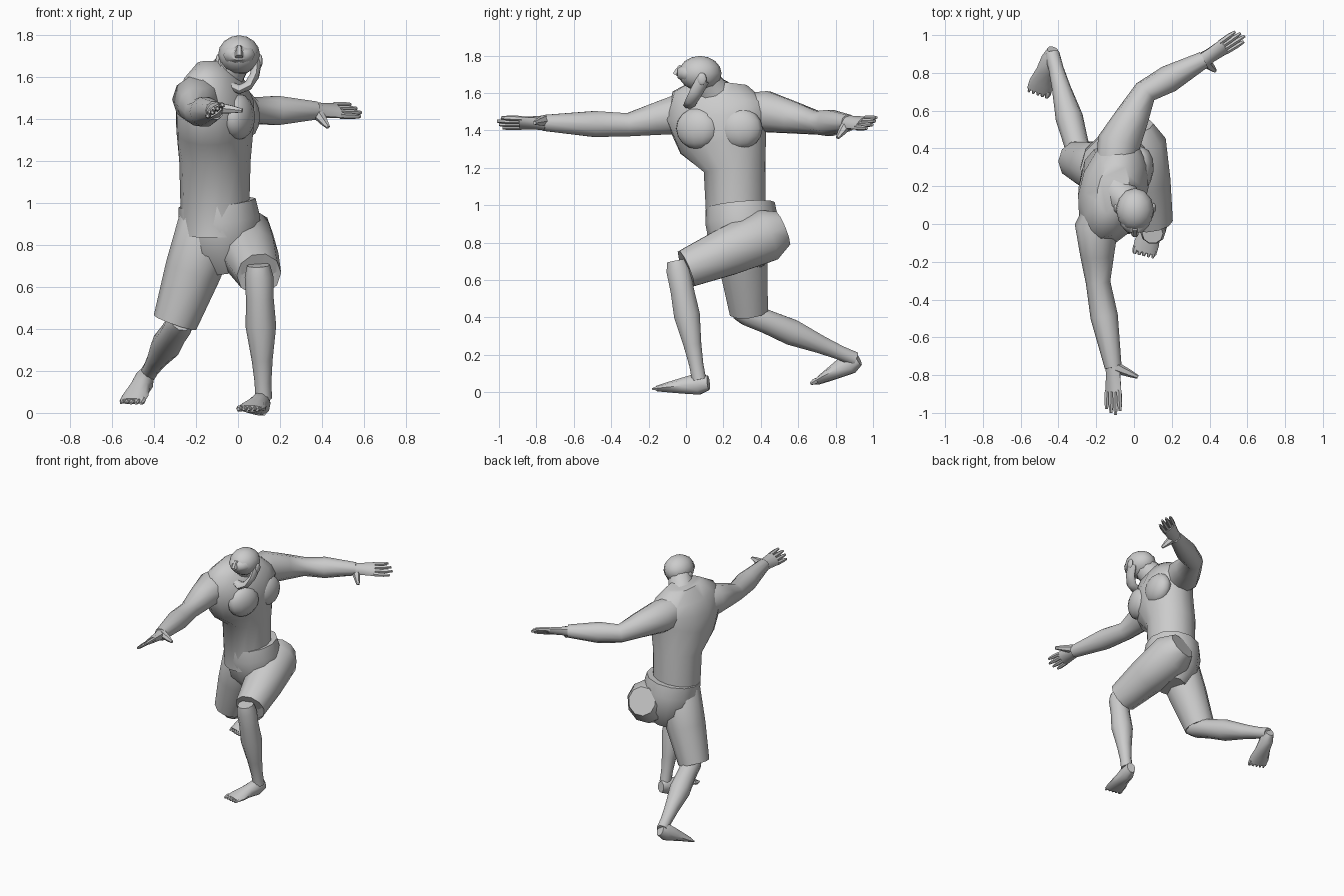
import bpy, bmesh, math
from mathutils import Vector

cube = bpy.data.objects.get("Cube")
if cube:
    bpy.data.objects.remove(cube, do_unlink=True)


def finish(name, bm):
    """Turn a bmesh into a smooth shaded object."""
    bmesh.ops.recalc_face_normals(bm, faces=bm.faces)
    mesh = bpy.data.meshes.new(name)
    bm.to_mesh(mesh)
    bm.free()
    obj = bpy.data.objects.new(name, mesh)
    bpy.context.collection.objects.link(obj)
    bpy.ops.object.select_all(action='DESELECT')
    obj.select_set(True)
    bpy.context.view_layer.objects.active = obj
    bpy.ops.object.shade_smooth_by_angle(angle=math.radians(50))
    return obj


def tube(name, points, sizes, across=(1, 0, 0), sides=10):
    """Loft ellipses along points; each size is (half width across, half height)."""
    bm = bmesh.new()
    loops = []
    last = len(points) - 1
    for i, (point, (width, height)) in enumerate(zip(points, sizes)):
        tangent = (points[min(i + 1, last)] - points[max(i - 1, 0)]).normalized()
        u = Vector(across)
        u = (u - tangent * u.dot(tangent)).normalized()
        v = tangent.cross(u)
        angles = [math.tau * k / sides for k in range(sides)]
        loops.append([bm.verts.new(point + u * width * math.cos(a) + v * height * math.sin(a))
                      for a in angles])
    for low, high in zip(loops, loops[1:]):
        for k in range(sides):
            n = (k + 1) % sides
            bm.faces.new((low[k], low[n], high[n], high[k]))
    bm.faces.new(loops[0])
    bm.faces.new(loops[-1])
    return finish(name, bm)


def along(start, end, fraction):
    return start + (end - start) * fraction


def segment(name, start, end, profile, across=(1, 0, 0), sides=10):
    """Straight loft; profile rows are (fraction, half width[, half height])."""
    points = [along(start, end, row[0]) for row in profile]
    sizes = [(row[1], row[-1]) for row in profile]
    return tube(name, points, sizes, across, sides)


def ball(name, centre, size, turn=0):
    bm = bmesh.new()
    bmesh.ops.create_uvsphere(bm, u_segments=12, v_segments=8, radius=1)
    obj = finish(name, bm)
    obj.location, obj.scale = centre, size
    obj.rotation_euler.z = turn


def arm(side, shoulder, elbow, wrist):
    points = [along(chest, shoulder, 0.4), shoulder, along(shoulder, elbow, 0.5),
              elbow, along(elbow, wrist, 0.4), wrist]
    radii = (0.1, 0.115, 0.09, 0.065, 0.073, 0.045)
    tube(side + "_arm", points, [(r, r) for r in radii])


def hand(side, wrist, forward, across, thumb_tip):
    """Flat palm, four fingers and a thumb on the +across side."""
    forward.normalize()
    across.normalize()
    knuckles = wrist + forward * 0.13
    segment(side + "_palm", wrist, knuckles,
            [(-0.1, 0.045, 0.04), (0.3, 0.045, 0.03), (1, 0.053, 0.02)], across, 8)
    for i, length in enumerate((0.09, 0.11, 0.12, 0.1)):
        base = knuckles + across * 0.026 * (i - 1.5)
        tip = base + (forward + across * 0.04 * (i - 1.5)) * length
        segment(f"{side}_finger_{i + 1}", base, tip,
                [(-0.1, 0.015), (0.6, 0.014), (1, 0.008)], across, 6)
    segment(side + "_thumb", wrist + across * 0.02, thumb_tip,
            [(0, 0.03), (0.6, 0.02), (1, 0.01)], forward, 6)


def leg(side, hip, hem, knee, ankle):
    """Trouser leg of the shorts and the bare shin below it."""
    segment(f"shorts_{side}_leg", hip, hem,
            [(-0.2, 0.1), (0, 0.15), (0.5, 0.135), (1, 0.107), (0.97, 0.09)])
    segment(side + "_shin", knee, ankle,
            [(-0.1, 0.055), (0, 0.068), (0.2, 0.066), (0.45, 0.073),
             (0.75, 0.05), (0.95, 0.04), (1.1, 0.04)])


def foot(side, heel, toes, inner):
    """Lofted foot with toes shrinking away from the inner edge."""
    forward = (toes - heel).normalized()
    across = forward.cross(Vector((0, 0, inner))).normalized()
    segment(side + "_foot", heel, toes,
            [(0, 0.03, 0.04), (0.2, 0.045, 0.06), (0.5, 0.05, 0.045),
             (0.8, 0.066, 0.028), (1, 0.064, 0.016)], across)
    for i in range(5):
        root = toes + across * (0.05 - 0.025 * i)
        radius = 0.016 - 0.0015 * i
        segment(f"{side}_toe_{i + 1}", root, root + forward * 0.02,
                [(-1, radius), (0, radius), (1, radius / 2)], across, 6)


# Torso, turned toward +x; rows are y, z, half breadth, half depth
torso_rows = [(0.27, 0.84, 0.16, 0.16), (0.26, 1.2, 0.17, 0.17), (0.2, 1.35, 0.25, 0.18),
              (0.17, 1.48, 0.29, 0.18), (0.18, 1.58, 0.26, 0.14), (0.19, 1.66, 0.14, 0.08)]
tube("torso", [Vector((-0.11, y, z)) for y, z, _, _ in torso_rows],
     [row[2:] for row in torso_rows], (0.25, 1, 0), 14)
chest = Vector((-0.12, 0.17, 1.5))
ball("right_chest", (0, 0.06, 1.41), (0.075, 0.12, 0.11), -0.35)
ball("left_chest", (0.03, 0.29, 1.41), (0.075, 0.12, 0.11), -0.1)

# Neck and head with a wide open mouth
head = Vector((0.005, 0.075, 1.705))
segment("neck", Vector((-0.1, 0.18, 1.55)), head, [(0, 0.13), (0.4, 0.09), (1, 0.075)])
ball("skull", head, (0.1, 0.115, 0.093))
segment("upper_face", head, head + Vector((0, -0.12, 0)),
        [(0, 0.09, 0.06), (0.7, 0.075, 0.05), (1, 0.04, 0.027)])
segment("nose", head + Vector((0, -0.1, 0.04)), head + Vector((0, -0.13, -0.01)),
        [(0, 0.014), (0.6, 0.02), (1, 0.02)], sides=6)
bends = [math.pi * k / 6 for k in range(7)]
tube("jaw", [head + Vector((0.085 * math.cos(a), 0.015 - 0.07 * math.sin(a),
                            -0.035 - 0.13 * math.sin(a))) for a in bends],
     [(0.036, 0.023)] * len(bends), (0, 1, 0.2), 8)
for side, x in (("right", -0.1), ("left", 0.1)):
    ball(side + "_ear", head + Vector((x, 0.01, -0.03)), (0.012, 0.025, 0.033))

# Right arm reaches forward, left arm trails behind
right_wrist = Vector((-0.11, -0.76, 1.44))
arm("right", Vector((-0.2, -0.02, 1.49)), Vector((-0.19, -0.31, 1.43)), right_wrist)
hand("right", right_wrist, Vector((0, -1, 0)), Vector((0.8, 0, 0.6)),
     Vector((0.02, -0.81, 1.44)))
left_wrist = Vector((0.37, 0.87, 1.44))
arm("left", Vector((-0.08, 0.43, 1.5)), Vector((0.06, 0.7, 1.44)), left_wrist)
hand("left", left_wrist, Vector((0.17, 0.11, 0)), Vector((0.4, -0.6, -0.6)),
     Vector((0.43, 0.81, 1.36)))

# Seat of the shorts
segment("shorts_seat", Vector((-0.1, 0.29, 1)), Vector((-0.06, 0.32, 0.67)),
        [(0, 0.185), (0.25, 0.195), (0.65, 0.18), (1, 0.1)], sides=12)

# Front leg is planted, back leg pushes off
leg("left", Vector((0.02, 0.43, 0.84)), Vector((0.1, 0, 0.66)),
    Vector((0.1, -0.04, 0.65)), Vector((0.12, 0.06, 0.12)))
foot("left", Vector((0.125, 0.12, 0.05)), Vector((0.055, -0.15, 0.02)), 1)
leg("right", Vector((-0.13, 0.28, 0.92)), Vector((-0.3, 0.335, 0.43)),
    Vector((-0.28, 0.33, 0.42)), Vector((-0.42, 0.85, 0.2)))
foot("right", Vector((-0.43, 0.92, 0.18)), Vector((-0.505, 0.7, 0.055)), -1)
